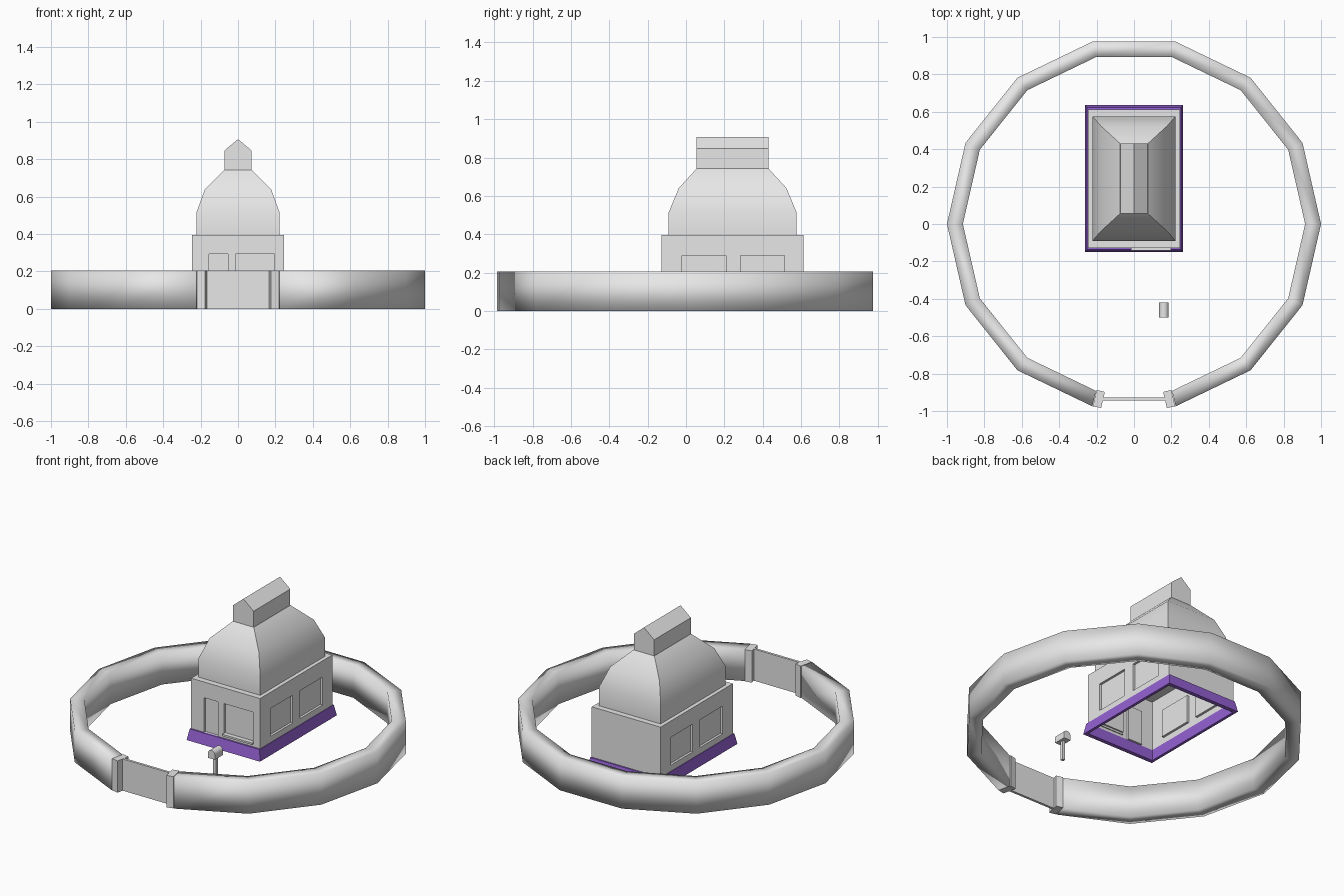
import bpy, bmesh, math
from mathutils import Vector, Matrix

if "Cube" in bpy.data.objects:
    bpy.data.objects.remove(bpy.data.objects["Cube"])


def material(name, color):
    m = bpy.data.materials.new(name)
    m.use_nodes = True
    m.diffuse_color = (*color, 1)
    m.node_tree.nodes["Principled BSDF"].inputs["Base Color"].default_value = (*color, 1)
    return m


GREY = material("pale grey", (0.8, 0.8, 0.8))
PURPLE = material("purple", (0.3, 0.12, 0.66))
CY = 0.243          # house centre in y
WX, WY = 0.247, 0.37   # half sizes of the walls
WALL_TOP = 0.396


def finish(name, bm, mat=GREY, normals=True):
    bmesh.ops.remove_doubles(bm, verts=bm.verts, dist=1e-5)
    if normals:
        bmesh.ops.recalc_face_normals(bm, faces=bm.faces)
    me = bpy.data.meshes.new(name)
    bm.to_mesh(me)
    bm.free()
    me.materials.append(mat)
    ob = bpy.data.objects.new(name, me)
    bpy.context.collection.objects.link(ob)
    return ob


def smooth(ob, angle):
    bpy.ops.object.select_all(action='DESELECT')
    ob.select_set(True)
    bpy.context.view_layer.objects.active = ob
    bpy.ops.object.shade_smooth_by_angle(angle=math.radians(angle))


def loft(name, rings, closed=False, caps=True, mat=GREY):
    """Skin a list of equal point rings."""
    bm = bmesh.new()
    rows = [[bm.verts.new(p) for p in r] for r in rings]
    n = len(rows[0])
    pairs = list(zip(rows, rows[1:])) + ([(rows[-1], rows[0])] if closed else [])
    for a, b in pairs:
        for i in range(n):
            j = (i + 1) % n
            bm.faces.new((a[i], a[j], b[j], b[i]))
    if caps and not closed:
        bm.faces.new(rows[0])
        bm.faces.new(rows[-1])
    return finish(name, bm, mat)


def box(name, center, size, turn=0):
    bm = bmesh.new()
    m = Matrix.Translation(center) @ Matrix.Rotation(turn, 4, 'Z') @ Matrix.Diagonal((*size, 1))
    bmesh.ops.create_cube(bm, size=1, matrix=m)
    return finish(name, bm)


def rect(hx, hy, z):
    return [(sx * hx, CY + sy * hy, z) for sx, sy in ((-1, -1), (1, -1), (1, 1), (-1, 1))]


def prism(name, profile, y0, y1):
    return loft(name, [[(x, y, z) for x, z in profile] for y in (y0, y1)])


def wall(name, origin, along, width, openings, depth=0.015):
    """Single-sheet wall with recessed panels; openings are (u0, u1, z0, z1)."""
    bm = bmesh.new()
    origin, along = Vector(origin), Vector(along)
    inward = Vector((0, 0, 1)).cross(along)
    us = sorted({0, width, *(u for o in openings for u in o[:2])})
    zs = sorted({0, WALL_TOP, *(z for o in openings for z in o[2:])})

    def quad(*pts):
        bm.faces.new([bm.verts.new(origin + along * u + inward * d + Vector((0, 0, z)))
                      for u, z, d in pts])

    for u0, u1 in zip(us, us[1:]):
        for z0, z1 in zip(zs, zs[1:]):
            if not any(a <= u0 and u1 <= b and c <= z0 and z1 <= d for a, b, c, d in openings):
                quad((u0, z0, 0), (u1, z0, 0), (u1, z1, 0), (u0, z1, 0))
    for a, b, c, d in openings:
        corners = [(a, c), (b, c), (b, d), (a, d)]
        quad(*[(u, z, depth) for u, z in corners])
        for p, q in zip(corners, corners[1:] + corners[:1]):
            quad((*p, 0), (*q, 0), (*q, depth), (*p, depth))
    return finish(name, bm, normals=False)


# Round enclosure: fourteen-sided wall, open at the front
STEP = math.tau / 14
arc = []
for k in range(14):
    a = -math.pi / 2 + STEP * (k + 0.5)
    arc.append([(r * math.cos(a), r * math.sin(a), z)
                for r, z in ((1, 0), (1, 0.205), (0.915, 0.205), (0.915, 0))])
smooth(loft("round_wall", arc), 180)

# Gate and its end posts
box("gate", (0, -0.935, 0.1025), (0.35, 0.016, 0.205))
for side, label in ((1, "left"), (-1, "right")):
    box(label + "_gate_post", (side * 0.188, -0.936, 0.103), (0.045, 0.089, 0.206), side * STEP / 2)

# House walls with door and window recesses
Y0, Y1 = CY - WY, CY + WY
wall("front_wall", (-WX, Y0, 0), (1, 0, 0), 2 * WX,
     [(0.092, 0.194, 0.07, 0.294), (0.234, 0.442, 0.10, 0.294)])
wall("back_wall", (WX, Y1, 0), (-1, 0, 0), 2 * WX, [])
windows = [(0.105, 0.335, 0.11, 0.29), (0.411, 0.641, 0.11, 0.29)]
wall("left_wall", (WX, Y0, 0), (0, 1, 0), 2 * WY, windows)
wall("right_wall", (-WX, Y1, 0), (0, -1, 0), 2 * WY,
     [(2 * WY - b, 2 * WY - a, c, d) for a, b, c, d in windows])
box("window_sill", (0.091, Y0 - 0.004, 0.094), (0.215, 0.02, 0.012))

# Flat ledge over the walls
bm = bmesh.new()
bm.faces.new([bm.verts.new(p) for p in rect(WX, WY, WALL_TOP)])
finish("wall_ledge", bm, normals=False)

# Purple plinth: tapered open frame
loft("plinth", [rect(0.263, 0.394, 0), rect(0.251, 0.38, 0.07),
                rect(0.245, 0.368, 0.07), rect(0.245, 0.368, 0)], closed=True, mat=PURPLE)

# Curved hipped roof and ridge lantern
smooth(loft("roof", [rect(0.222, 0.333, WALL_TOP), rect(0.222, 0.333, 0.515),
                     rect(0.177, 0.281, 0.64), rect(0.075, 0.188, 0.742)]), 35)
prism("ridge_lantern", [(-0.073, 0.74), (0.073, 0.74), (0.073, 0.846), (0, 0.907), (-0.073, 0.846)],
      CY - 0.188, CY + 0.188)

# Mailbox with rounded top on a post
MX, MY = 0.16, -0.46
arch = [(MX + 0.025 * math.cos(math.pi * i / 8), 0.155 + 0.025 * math.sin(math.pi * i / 8))
        for i in range(9)]
smooth(prism("mailbox", arch + [(MX - 0.025, 0.125), (MX + 0.025, 0.125)], MY - 0.041, MY + 0.041), 35)
box("mailbox_post", (MX, MY, 0.064), (0.02, 0.02, 0.128))
